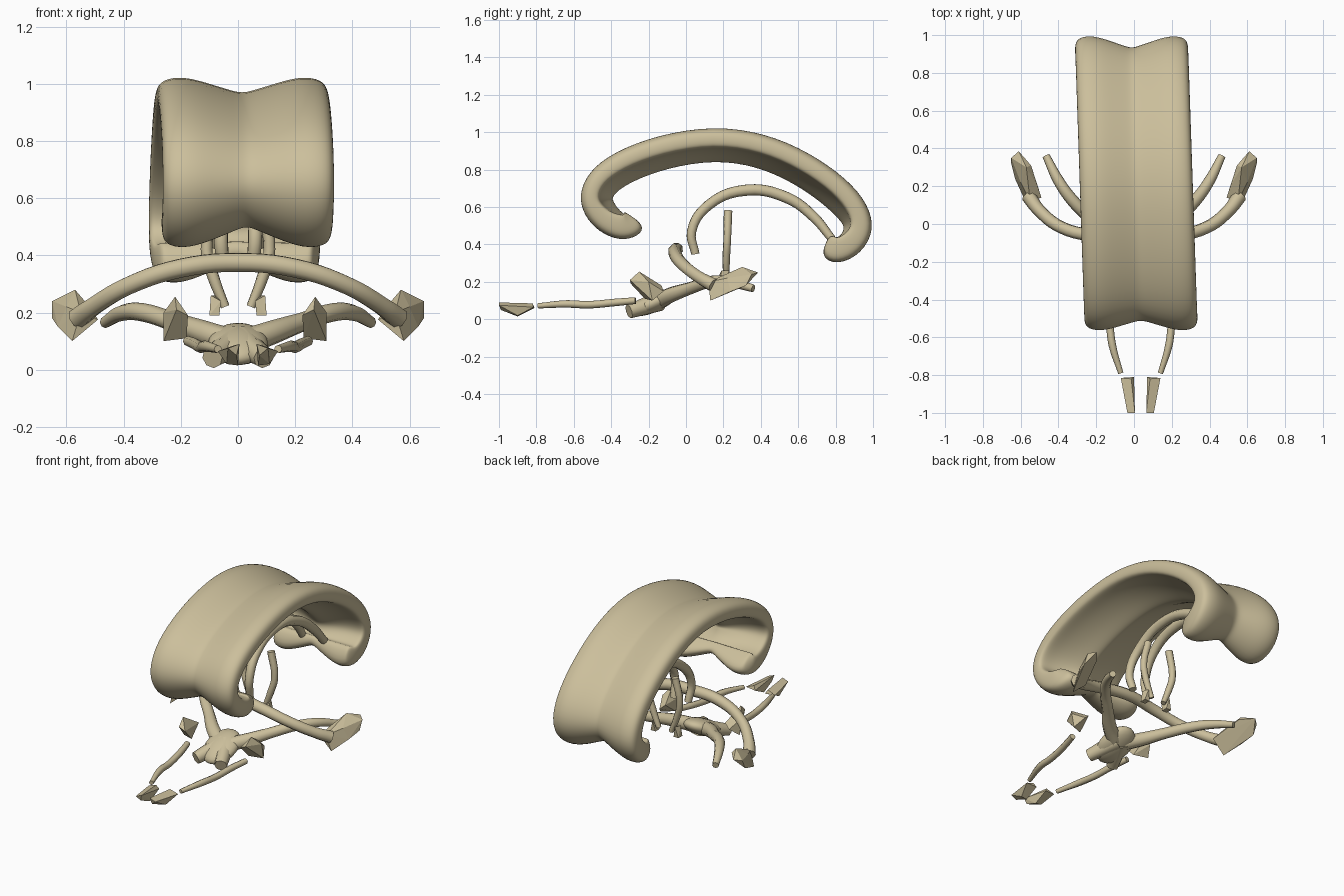
import bpy, bmesh, math
from mathutils import Vector

cube = bpy.data.objects.get("Cube")
if cube:
    bpy.data.objects.remove(cube, do_unlink=True)

bone = bpy.data.materials.new("warm_bone")
bone.use_nodes = True
TAN = (0.60, 0.52, 0.33, 1)
bone.diffuse_color = TAN
bone.node_tree.nodes["Principled BSDF"].inputs["Base Color"].default_value = TAN
bone.node_tree.nodes["Principled BSDF"].inputs["Roughness"].default_value = 0.8


def add_mesh(name, bm, smooth=True):
    bmesh.ops.recalc_face_normals(bm, faces=bm.faces)
    mesh = bpy.data.meshes.new(name)
    for f in bm.faces:
        f.smooth = smooth
    bm.to_mesh(mesh)
    bm.free()
    mesh.materials.append(bone)
    obj = bpy.data.objects.new(name, mesh)
    bpy.context.collection.objects.link(obj)
    return obj


def tube(name, pts, radius):
    """Tapered round tube through points (x, y, z, relative radius)."""
    cu = bpy.data.curves.new(name, 'CURVE')
    cu.dimensions = '3D'
    cu.bevel_depth = radius
    cu.bevel_resolution = 2
    cu.resolution_u = 5
    cu.use_fill_caps = True
    sp = cu.splines.new('BEZIER')
    sp.bezier_points.add(len(pts) - 1)
    for bp, p in zip(sp.bezier_points, pts):
        bp.co = p[:3]
        bp.radius = p[3]
        bp.handle_left_type = bp.handle_right_type = 'AUTO'
    cu.materials.append(bone)
    obj = bpy.data.objects.new(name, cu)
    bpy.context.collection.objects.link(obj)
    bpy.ops.object.select_all(action='DESELECT')
    obj.select_set(True)
    bpy.context.view_layer.objects.active = obj
    bpy.ops.object.convert(target='MESH')
    bpy.ops.object.shade_smooth_by_angle(angle=math.radians(50))


def hull(name, pts):
    """Faceted convex lump."""
    bm = bmesh.new()
    for p in pts:
        bm.verts.new(p)
    bmesh.ops.convex_hull(bm, input=bm.verts)
    loose = [v for v in bm.verts if not v.link_faces]
    bmesh.ops.delete(bm, geom=loose, context='VERTS')
    return add_mesh(name, bm, False)


# Arched shell: a two-humped section swept along a curled side profile (y, z)
PATH = [(-.225, .51), (-.26, .455), (-.35, .43), (-.46, .48), (-.53, .56), (-.56, .66),
        (-.51, .78), (-.38, .88), (-.15, .97), (.15, 1.02), (.42, .98), (.65, .88),
        (.85, .74), (.96, .61), (.995, .48), (.93, .36), (.81, .30), (.715, .345)]
# Half section: across, outer depth, inner depth
HALF = [(0, .038, .17), (.12, .03, .16), (.35, .008, .125), (.68, -.022, .095),
        (.93, -.01, .09), (1, .025, .075)]
SECTION = [(-u, a, b) for u, a, b in HALF[:0:-1]] + HALF
bm = bmesh.new()
rings = []
last = len(PATH) - 1
for i, (y, z) in enumerate(PATH):
    y0, z0 = PATH[max(i - 1, 0)]
    y1, z1 = PATH[min(i + 1, last)]
    t = Vector((y1 - y0, z1 - z0)).normalized()
    n = Vector((t.y, -t.x))                      # points into the arch
    end = min(i, last - i)
    width = .30 * (.88, .96, 1)[min(end, 2)]
    lip = (1, 1, .9, .5, .2, 0)[min(end, 5)]     # thick rolled ends
    cx = .037 - .05 * (y + .56) / 1.55           # slight sideways drift
    outer, inner = [], []
    for u, a, b in SECTION:
        a += .03 * lip * (1 - abs(u)) ** 2
        b += (.13 - b) * lip
        outer.append(bm.verts.new((cx + u * width, y + n.x * a, z + n.y * a)))
        inner.append(bm.verts.new((cx + u * width, y + n.x * b, z + n.y * b)))
    rings.append((outer, inner))
for (o0, i0), (o1, i1) in zip(rings, rings[1:]):
    loop0, loop1 = o0 + i0[::-1], o1 + i1[::-1]
    for k in range(len(loop0)):
        j = (k + 1) % len(loop0)
        bm.faces.new((loop0[k], loop0[j], loop1[j], loop1[k]))
for o, n in (rings[0], rings[-1]):
    for k in range(len(o) - 1):
        bm.faces.new((o[k], o[k + 1], n[k + 1], n[k]))
shell = add_mesh("arched_shell", bm)
sub = shell.modifiers.new("smooth", 'SUBSURF')
sub.levels = sub.render_levels = 2

# Low central hub
bm = bmesh.new()
bmesh.ops.create_icosphere(bm, subdivisions=3, radius=1)
for v in bm.verts:
    v.co = Vector((v.co.x * .105, v.co.y * .13 - .17, v.co.z * .055 + .09 + .05 * v.co.y))
add_mesh("hub", bm)

# Long front yoke
yoke = [(.0, -.05, .375, 1), (.2, -.06, .355, 1), (.38, -.02, .295, .95),
        (.5, .07, .225, .95), (.56, .15, .18, 1.1)]
tube("yoke_arm", [(-x, y, z, r) for x, y, z, r in yoke[:0:-1]] + yoke, .035)

for s, side in ((1, "left"), (-1, "right")):
    def m(pts):
        return [(p[0] * s,) + tuple(p[1:]) for p in pts]

    # Broad pad at the yoke end
    hull(side + "_pad", m([
        (.49, .14, .175), (.51, .20, .21), (.55, .12, .20), (.58, .13, .10), (.63, .24, .15),
        (.545, .31, .25), (.57, .30, .28), (.61, .385, .25), (.65, .35, .24), (.65, .32, .18),
        (.60, .22, .22)]))
    # Lower limb and hub stub
    tube(side + "_lower_limb", m([
        (.02, -.15, .095, 1.4), (.12, -.08, .13, 1.25), (.22, .02, .165, 1), (.33, .13, .20, .95),
        (.40, .23, .20, .85), (.465, .36, .165, .6)]), .034)
    tube(side + "_hub_stub", m([(.01, -.14, .10, 1.4), (.05, -.22, .07, 1.15),
                                (.09, -.305, .042, .95)]), .04)
    # Inner rib under the shell
    tube(side + "_inner_rib", m([
        (.05, .05, .35, .8), (.06, .03, .47, .9), (.05, .12, .61, 1), (.045, .32, .69, 1.1),
        (.045, .54, .65, 1.1), (.06, .68, .55, 1), (.08, .78, .43, .8)]), .029)
    # Hanging rod and its small nub
    tube(side + "_hanging_rod", m([(.08, .225, .58, 1), (.11, .22, .42, .9), (.085, .215, .32, .9),
                                   (.045, .215, .22, .7)]), .023)
    hull(side + "_nub", m([(.065, .18, .19), (.10, .18, .19), (.065, .22, .19), (.10, .22, .19),
                           (.06, .18, .24), (.095, .19, .26), (.08, .23, .26)]))

    # Forward feeler, faceted crystal at its root and tip
    cx = .035
    tube(side + "_feeler", [(cx + s * x, y, z, r) for x, y, z, r in [
        (.21, -.27, .10, .9), (.185, -.38, .09, 1), (.165, -.52, .078, 1), (.15, -.64, .082, 1),
        (.105, -.79, .072, .7)]], .02)
    hull(side + "_root_crystal", [(cx - .01 + s * x, y, z) for x, y, z in [
        (.245, -.25, .255), (.20, -.295, .19), (.205, -.22, .11), (.285, -.18, .10),
        (.285, -.20, .20), (.25, -.12, .15), (.24, -.30, .21), (.215, -.13, .18)]])
    hull(side + "_tip_crystal", [(cx + s * x, y, z) for x, y, z in [
        (.03, -1, .09), (.07, -1, .075), (.04, -.99, .05), (.035, -.90, .015), (.075, -.90, .02),
        (.105, -.815, .065), (.035, -.81, .06), (.05, -.82, .085)]])
